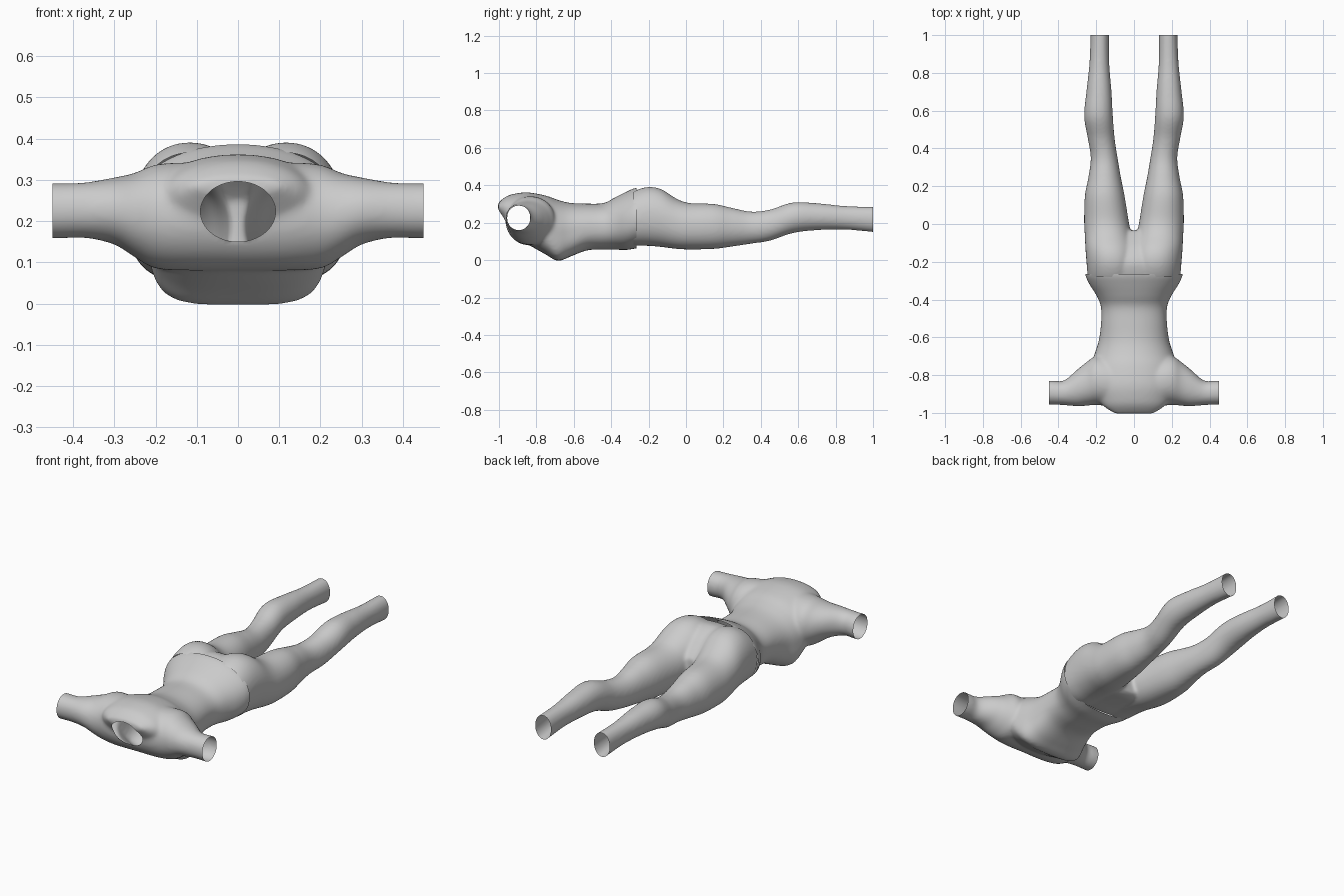
import bpy, bmesh, math
from mathutils import Vector

if "Cube" in bpy.data.objects:
    bpy.data.objects.remove(bpy.data.objects["Cube"])


def spline(rows, steps=5):
    """Catmull-Rom interpolation of section rows."""
    out = []
    for i in range(len(rows) - 1):
        p = [rows[max(0, min(len(rows) - 1, i + k))] for k in (-1, 0, 1, 2)]
        for s in range(steps):
            t = s / steps
            out.append([0.5 * (2 * b + (c - a) * t + (2 * a - 5 * b + 4 * c - d) * t * t
                               + (3 * b - a - 3 * c + d) * t ** 3) for a, b, c, d in zip(*p)])
    return out + [list(rows[-1])]


def loft(bm, rows, axis='y', mirror=1, n=48):
    """Closed tube; row = (position, side min, side max, z min, z max, underside squareness)."""
    rings = []
    for t, a0, a1, z0, z1, low in spline(rows):
        ring = []
        for k in range(n):
            th = 2 * math.pi * k / n
            c, s = math.cos(th), math.sin(th)
            e = 2 / (2.1 if s > 0 else low)
            a = (a0 + a1) / 2 + (a1 - a0) / 2 * math.copysign(abs(c) ** e, c)
            z = (z0 + z1) / 2 + (z1 - z0) / 2 * math.copysign(abs(s) ** e, s)
            ring.append(bm.verts.new((a * mirror, t, z) if axis == 'y' else (t * mirror, a, z)))
        rings.append(ring)
    faces = [bm.faces.new(rings[0]), bm.faces.new(rings[-1][::-1])]
    for r, q in zip(rings, rings[1:]):
        for k in range(n):
            j = (k + 1) % n
            faces.append(bm.faces.new((r[k], q[k], q[j], r[j])))
    bmesh.ops.recalc_face_normals(bm, faces=faces)


def fuse(name, bm, cuts, smooth):
    """Blend the tubes into one skin, then trim open ends at the given planes."""
    me = bpy.data.meshes.new(name)
    bm.to_mesh(me)
    bm.free()
    ob = bpy.data.objects.new(name, me)
    bpy.context.collection.objects.link(ob)
    m = ob.modifiers.new("blend", 'REMESH')
    m.mode, m.voxel_size = 'VOXEL', 0.008
    m = ob.modifiers.new("relax", 'SMOOTH')
    m.factor, m.iterations = 0.5, smooth
    dg = bpy.context.evaluated_depsgraph_get()
    new = bpy.data.meshes.new_from_object(ob.evaluated_get(dg))
    ob.modifiers.clear()
    ob.data = new
    bm = bmesh.new()
    bm.from_mesh(new)
    for co, no in cuts:
        bmesh.ops.bisect_plane(bm, geom=bm.verts[:] + bm.edges[:] + bm.faces[:],
                               plane_co=co, plane_no=no, clear_outer=True)
    return ob, bm


def finish(ob, bm):
    for f in bm.faces:
        f.smooth = True
    bm.to_mesh(ob.data)
    bm.free()


# Shirt body: half width, underside and back heights along the torso
torso = [(-1.005, .10, .265, .305, 2), (-.97, .155, .205, .335, 2), (-.93, .19, .145, .352, 2.1),
         (-.85, .225, .088, .362, 2.3), (-.75, .225, .030, .345, 3), (-.685, .208, -.004, .322, 4),
         (-.62, .187, .018, .306, 3.4), (-.53, .175, .052, .302, 2.6), (-.44, .175, .056, .305, 2.4),
         (-.38, .198, .056, .335, 2.3), (-.32, .236, .054, .365, 2.3), (-.27, .258, .062, .386, 2.3),
         (-.22, .26, .07, .388, 2.3)]
# Sleeve: runs outwards from the chest
sleeve = [(0, -.96, -.72, .08, .335, 2), (.12, -.965, -.71, .08, .342, 2), (.2, -.958, -.70, .085, .337, 2),
          (.25, -.962, -.73, .112, .317, 2), (.3, -.965, -.77, .143, .306, 2), (.37, -.959, -.828, .159, .294, 2),
          (.43, -.957, -.829, .158, .292, 2), (.5, -.957, -.829, .158, .292, 2)]
bm = bmesh.new()
loft(bm, [(y, -w, w, lo, hi, q) for y, w, lo, hi, q in torso])
for side in (1, -1):
    loft(bm, sleeve, 'x', side)
shirt, bm = fuse("shirt", bm, [(Vector((0, -.265, 0)), Vector((0, 1, 0))),
                               (Vector((.45, 0, 0)), Vector((1, 0, 0))),
                               (Vector((-.45, 0, 0)), Vector((-1, 0, 0)))], 16)


# Neck opening: oval hole with its rim snapped to the outline
def oval(p):
    return math.hypot(p.x / .091, (p.z - .223) / .073)


hole = [f for f in bm.faces if f.calc_center_median().y < -.86 and oval(f.calc_center_median()) < 1]
bmesh.ops.delete(bm, geom=hole, context='FACES')
for v in bm.verts:
    if v.is_boundary and v.co.y < -.86 and abs(v.co.x) < .2:
        r = oval(v.co)
        v.co.x /= r
        v.co.z = .223 + (v.co.z - .223) / r
finish(shirt, bm)

# Trousers: one leg (mirrored) reaching up into the seat, plus a pelvis filling the middle
leg = [(-.33, -.02, .235, .085, .335, 2.2), (-.27, -.02, .245, .078, .372, 2.2), (-.2, -.02, .252, .076, .391, 2.2),
       (-.13, -.01, .257, .07, .378, 2.2), (-.05, .015, .261, .06, .328, 2.2), (.02, .029, .264, .057, .305, 2.2),
       (.15, .05, .26, .06, .30, 2.1), (.25, .07, .241, .073, .278, 2), (.35, .087, .229, .088, .259, 2),
       (.45, .102, .244, .104, .27, 2), (.57, .112, .264, .144, .308, 2), (.7, .119, .252, .16, .304, 2),
       (.85, .131, .236, .163, .289, 2), (1, .132, .23, .15, .285, 2), (1.06, .132, .23, .148, .285, 2)]
pelvis = [(-.34, .235, .085, .335, 2.3), (-.27, .246, .078, .366, 2.3), (-.2, .25, .078, .376, 2.3),
          (-.13, .245, .076, .345, 2.3), (-.07, .2, .075, .29, 2.2), (-.035, .13, .09, .25, 2)]
bm = bmesh.new()
for side in (1, -1):
    loft(bm, leg, 'y', side)
loft(bm, [(y, -w, w, lo, hi, q) for y, w, lo, hi, q in pelvis])
trousers, bm = fuse("trousers", bm, [(Vector((0, 1, 0)), Vector((0, 1, 0))),
                                     (Vector((0, -.28, 0)), Vector((0, -1, 0)))], 10)
finish(trousers, bm)
